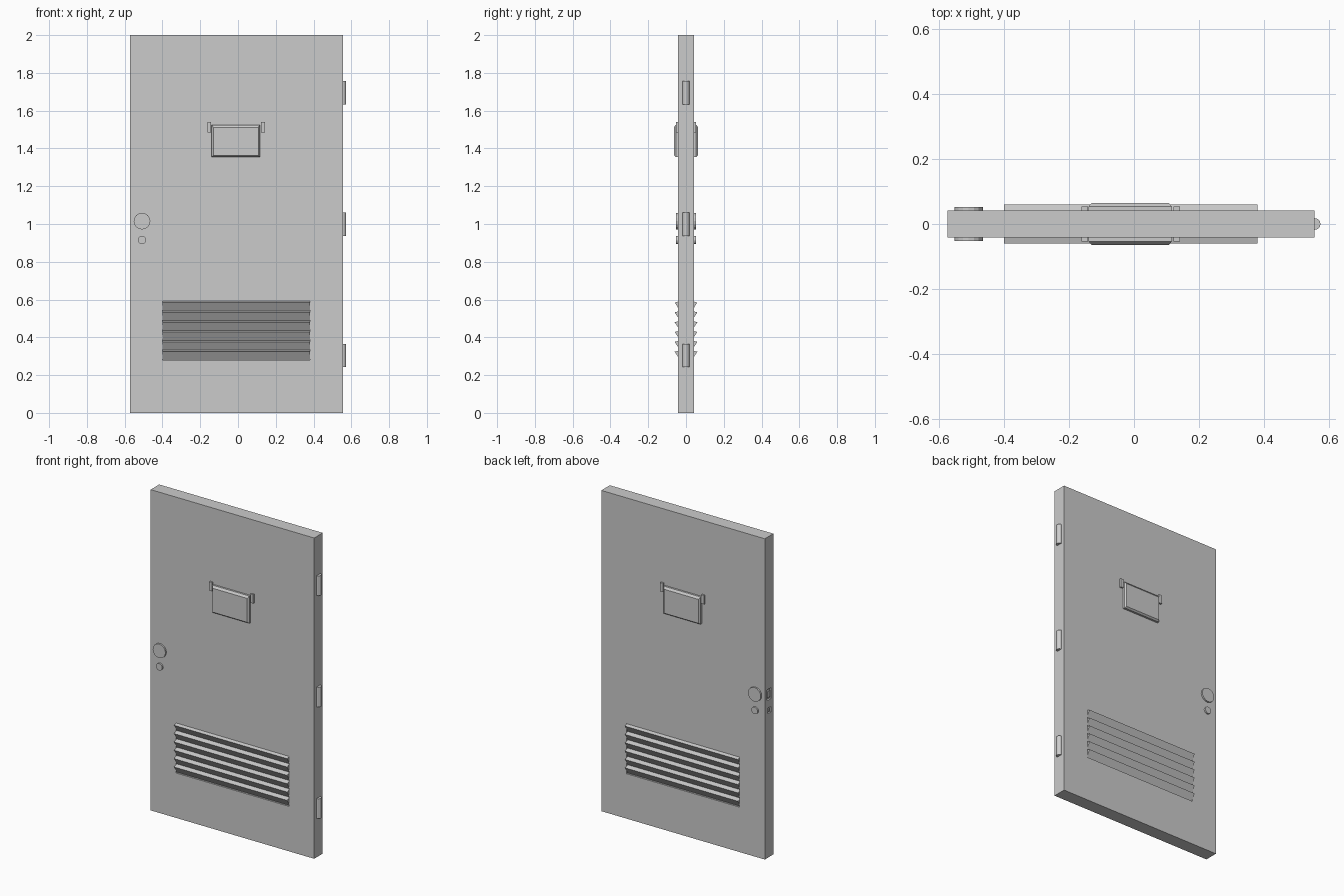
import bpy, bmesh, math
from mathutils import Vector

if "Cube" in bpy.data.objects:
    bpy.data.objects.remove(bpy.data.objects["Cube"])

X0, X1, T = -0.573, 0.555, 0.042


def finish(name, bm):
    bmesh.ops.recalc_face_normals(bm, faces=bm.faces)
    me = bpy.data.meshes.new(name)
    bm.to_mesh(me)
    bm.free()
    ob = bpy.data.objects.new(name, me)
    bpy.context.scene.collection.objects.link(ob)
    return ob


def box(name, lo, hi):
    bm = bmesh.new()
    bmesh.ops.create_cube(bm, size=1)
    for v in bm.verts:
        v.co = Vector([(a + b) / 2 + c * (b - a) for a, b, c in zip(lo, hi, v.co)])
    return finish(name, bm)


def prism(name, points, offset):
    bm = bmesh.new()
    face = bm.faces.new([bm.verts.new(p) for p in points])
    r = bmesh.ops.extrude_face_region(bm, geom=[face])
    verts = [g for g in r["geom"] if isinstance(g, bmesh.types.BMVert)]
    bmesh.ops.translate(bm, verts=verts, vec=offset)
    # closed prism: restore the starting cap if extrusion removed it
    bmesh.ops.holes_fill(bm, edges=[e for e in bm.edges if e.is_boundary], sides=0)
    return finish(name, bm)


def cut(ob, cutter):
    m = ob.modifiers.new("cut", "BOOLEAN")
    m.operation = "DIFFERENCE"
    m.solver = "EXACT"
    m.object = cutter
    cutter.hide_render = True
    cutter.hide_set(True)


# Door slab with vent opening and two latch pockets in the edge
door = box("door_slab", (X0, -T, 0), (X1, T, 2))
cut(door, box("vent_cutter", (-0.40, -0.1, 0.28), (0.38, 0.1, 0.592)))
for i, (z, h, w) in enumerate([(1.015, 0.034, 0.02), (0.915, 0.017, 0.017)]):
    cut(door, box(f"latch_cutter_{i}", (X0 - 0.05, -w, z - h), (X0 + 0.012, w, z + h)))
    # bolt inside each pocket
    box(f"latch_bolt_{i}", (X0 + 0.002, -w * 0.55, z - h * 0.6), (X0 + 0.014, w * 0.55, z + h * 0.6))

# Louvre: one saw-tooth block filling the opening, symmetric front and back
step = 0.312 / 6
side = []
for i in range(6):
    z = 0.592 - i * step
    side += [(0.031, z), (0.060, z - 0.008)]
side.append((0.031, 0.28))
profile = [(-0.40, y, z) for y, z in side] + [(-0.40, -y, z) for y, z in reversed(side)]
prism("vent_louvres", profile, (0.78, 0, 0))

# Three half-round hinges
arc = [(X1 - 0.002, -0.018)]
for k in range(7):
    a = -math.pi / 2 + math.pi * k / 6
    arc.append((X1 + 0.018 * math.cos(a), 0.018 * math.sin(a)))
arc.append((X1 - 0.002, 0.018))
for i, z in enumerate((0.242, 0.937, 1.632)):
    prism(f"hinge_{i}", [(x, y, z) for x, y in arc], (0, 0, 0.124))

for s, label in ((-1, "front"), (1, "back")):
    # Viewing flap: plate with chamfered face
    bm = bmesh.new()
    rings = []
    for y, b, t in ((0.040, 0, 0), (0.054, 0, 0), (0.064, 0.008, 0.013)):
        pts = [(-0.139, 1.355), (0.116, 1.355), (0.116, 1.525), (-0.139, 1.525)]
        dx, dz = (b, -b, -b, b), (b, b, -t, -t)
        rings.append([bm.verts.new((x + dx[k], s * y, z + dz[k]))
                      for k, (x, z) in enumerate(pts)])
    for a, b in zip(rings, rings[1:]):
        for k in range(4):
            bm.faces.new((a[k], a[(k + 1) % 4], b[(k + 1) % 4], b[k]))
    bm.faces.new(rings[0])
    bm.faces.new(rings[-1])
    finish(f"{label}_flap", bm)
    # Pivot tabs beside the flap
    for n, x in (("left", -0.162), ("right", 0.122)):
        ya, yb = sorted((s * 0.04, s * 0.053))
        box(f"{label}_flap_tab_{n}", (x, ya, 1.485), (x + 0.02, yb, 1.54))
    # Round handle disc and key lock disc
    for n, z, r in (("handle_disc", 1.015, 0.044), ("lock_disc", 0.915, 0.022)):
        ring = [(-0.508 + r * math.cos(math.tau * k / 16), s * 0.04,
                 z + r * math.sin(math.tau * k / 16)) for k in range(16)]
        prism(f"{label}_{n}", ring, (0, s * 0.012, 0))
